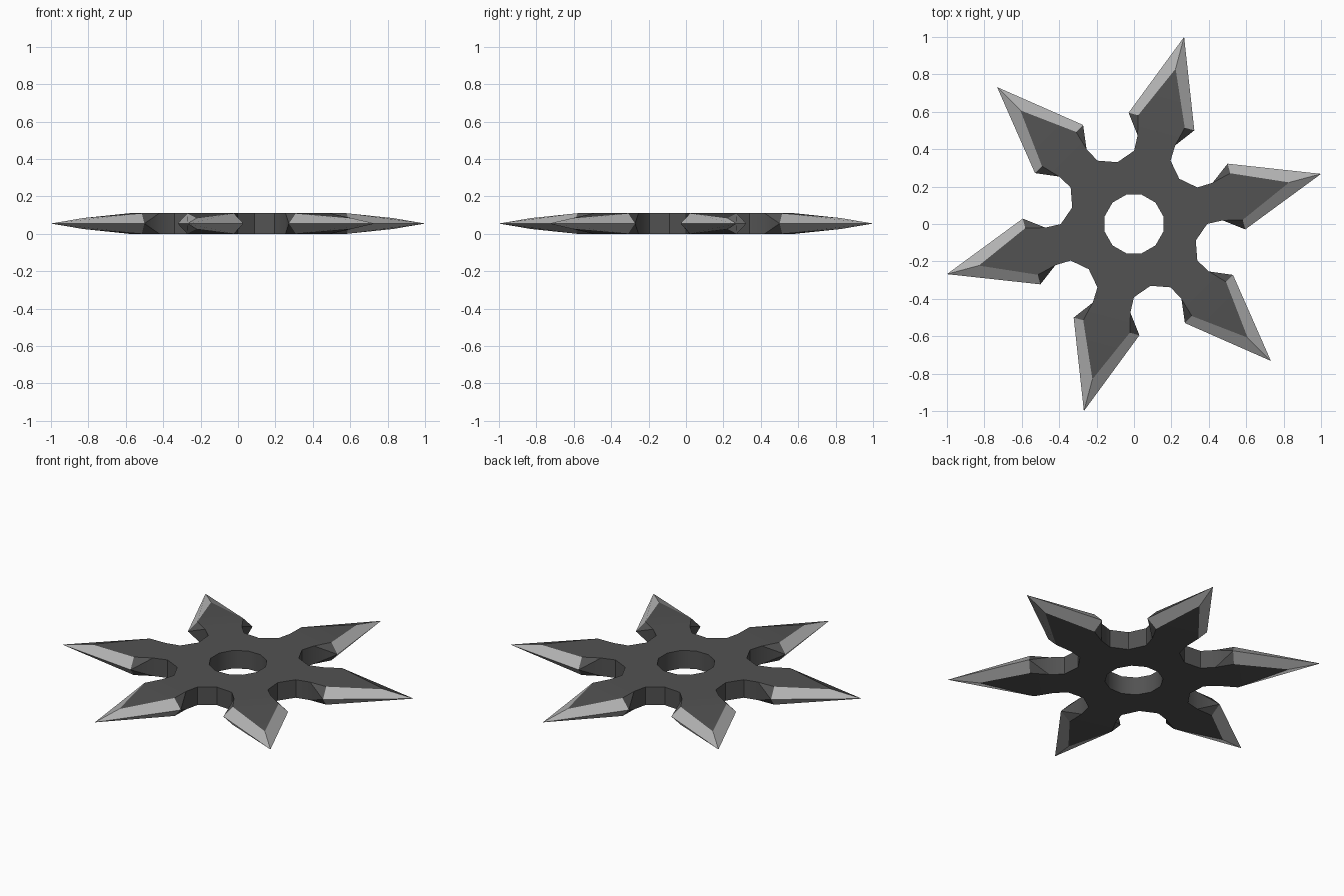
import bpy, bmesh, math

if "Cube" in bpy.data.objects:
    bpy.data.objects.remove(bpy.data.objects["Cube"])

H, MID = 0.11, 0.055
ARMS, TURN = 6, math.radians(15)


def material(name, v):
    m = bpy.data.materials.new(name)
    m.diffuse_color = (v, v, v, 1)
    m.use_nodes = True
    m.node_tree.nodes["Principled BSDF"].inputs["Base Color"].default_value = m.diffuse_color
    return m


# Half-arm profile: distance along the arm, half width, height above mid plane
P = {
    "hole0": (0.162, 0, MID),
    "hole1": (0.162 * math.cos(math.pi / 6), 0.162 * math.sin(math.pi / 6), MID),
    "valley": (0.342 * math.cos(math.pi / 6), 0.342 * math.sin(math.pi / 6), MID),
    "neck": (0.378, 0.101, MID),
    "neck_end": (0.463, 0.104, MID),
    "shoulder": (0.567, 0.129, MID),
    "point": (0.859, 0, 0.029),
    "barb": (0.567, 0.182, 0),
    "tip": (1.0353, 0, 0),
}

bm = bmesh.new()


def face(pts, mat):
    f = bm.faces.new([bm.verts.new(p) for p in pts])
    f.material_index = mat
    f.smooth = True


for k in range(ARMS):
    a = TURN + k * math.tau / ARMS
    c, s = math.cos(a), math.sin(a)

    def at(name, side, up):
        u, v, z = P[name]
        v *= side
        return (u * c - v * s, u * s + v * c, MID + up * z)

    for up in (1, -1):
        # flat centre of the arm
        face([at("hole0", 1, up), at("neck", -1, up), at("neck", 1, up)], 0)
        for n, m in (("neck", "neck_end"), ("neck_end", "shoulder")):
            face([at(n, -1, up), at(m, -1, up), at(m, 1, up), at(n, 1, up)], 0)
        face([at("shoulder", -1, up), at("point", 1, up), at("shoulder", 1, up)], 0)
        for side in (1, -1):
            # hub face, sharpened bevel and back of the barb
            face([at(n, side, up) for n in ("hole0", "hole1", "valley", "neck")], 0)
            face([at(n, side, up) for n in ("shoulder", "barb", "tip", "point")], 1)
            face([at(n, side, up) for n in ("neck_end", "barb", "shoulder")], 0)
    for side in (1, -1):
        # upright walls of hole, valley and neck
        for n, m in (("hole0", "hole1"), ("valley", "neck"), ("neck", "neck_end")):
            face([at(n, side, 1), at(m, side, 1), at(m, side, -1), at(n, side, -1)], 0)
        face([at("neck_end", side, 1), at("barb", side, 1), at("neck_end", side, -1)], 0)

bmesh.ops.remove_doubles(bm, verts=bm.verts[:], dist=0.0005)
bmesh.ops.recalc_face_normals(bm, faces=bm.faces[:])

# Keep ground edges crisp, soften only shallow bends
for e in bm.edges:
    fs = e.link_faces
    e.smooth = (len(fs) == 2 and fs[0].material_index == fs[1].material_index
                and e.calc_face_angle(0) < math.radians(35))

mesh = bpy.data.meshes.new("throwing_star")
bm.to_mesh(mesh)
bm.free()
mesh.materials.append(material("dark_steel", 0.085))
mesh.materials.append(material("ground_edge", 0.45))
star = bpy.data.objects.new("throwing_star", mesh)
bpy.context.collection.objects.link(star)
